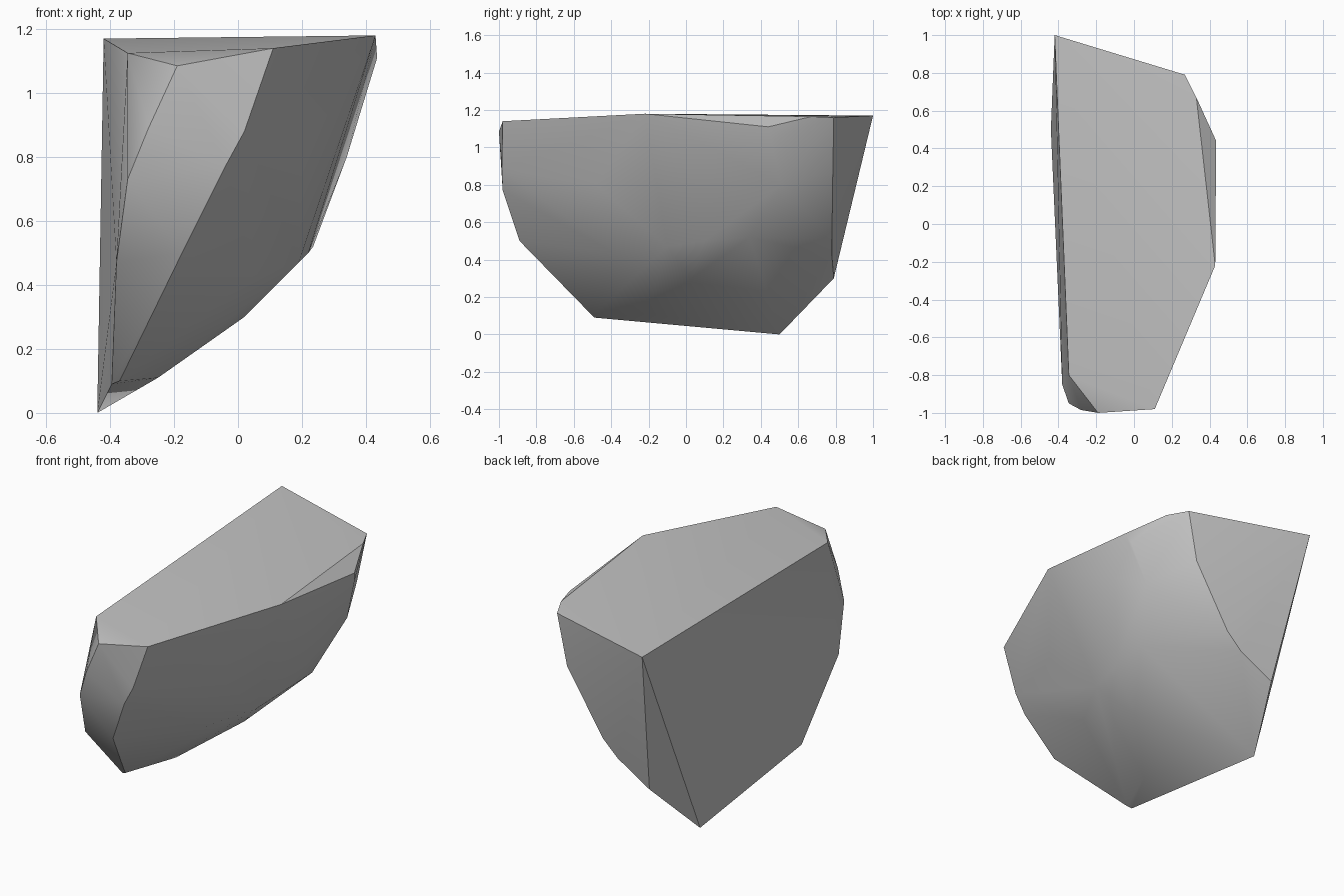
import bpy
import bmesh
import math

# Remove the default cube only
default_cube = bpy.data.objects.get("Cube")
if default_cube:
    bpy.data.objects.remove(default_cube, do_unlink=True)


def flat_material(name, color):
    material = bpy.data.materials.new(name)
    material.use_nodes = True
    material.diffuse_color = color
    shader = material.node_tree.nodes["Principled BSDF"]
    shader.inputs["Base Color"].default_value = color
    shader.inputs["Roughness"].default_value = 0.9
    return material


# Corner groups that define the chipped stone
corners = {
    # broad, nearly level top
    "top_rim": [(-.42, 1, 1.17), (.27, .79, 1.16), (.33, .67, 1.165),
                (.435, .44, 1.11), (.43, -.22, 1.18), (.11, -.98, 1.14),
                (-.19, -1, 1.085), (-.345, -.8, 1.125)],
    # narrow curved strip down the front end
    "front_strip_left": [(-.28, -.985, .89), (-.345, -.95, .73),
                         (-.38, -.85, .47), (-.395, -.49, .09)],
    "front_strip_right": [(.02, -.985, .88), (-.04, -.98, .77),
                          (-.175, -.89, .5), (-.37, -.5, .1)],
    # upright wall of the rounded side
    "side_wall": [(.2, -.48, .8), (.34, .51, .8), (.415, .47, 1.05)],
    # ridge where the wall turns under
    "under_ridge": [(.05, -.37, .43), (.19, -.1, .47),
                    (.22, .1, .5), (.235, .34, .52)],
    # undercut running down to the base
    "undercut": [(-.25, -.21, .11), (.02, .03, .3)],
    # broken back end
    "back_break": [(-.32, .79, .3), (-.11, .78, .42),
                   (-.015, .78, .51), (.21, .785, .87)],
    # lowest point of the cleaved flat side
    "foot": [(-.44, .5, 0)],
}

# Wrap the corners in a convex shell
bm = bmesh.new()
for group in corners.values():
    for corner in group:
        bm.verts.new(corner)
hull = bmesh.ops.convex_hull(bm, input=bm.verts[:])
spare = {v for v in hull["geom_interior"] + hull["geom_unused"]
         if isinstance(v, bmesh.types.BMVert)}
bmesh.ops.delete(bm, geom=list(spare), context="VERTS")

# Merge nearly level triangles into clean planes
bmesh.ops.dissolve_limit(bm, angle_limit=math.radians(1),
                         verts=bm.verts[:], edges=bm.edges[:])
bmesh.ops.recalc_face_normals(bm, faces=bm.faces[:])

mesh = bpy.data.meshes.new("rock")
bm.to_mesh(mesh)
bm.free()
mesh.materials.append(flat_material("stone grey", (.55, .55, .55, 1)))

# Soft belly with crisp fracture edges
rock = bpy.data.objects.new("rock", mesh)
bpy.context.collection.objects.link(rock)
bpy.ops.object.select_all(action="DESELECT")
rock.select_set(True)
bpy.context.view_layer.objects.active = rock
bpy.ops.object.shade_smooth_by_angle(angle=math.radians(30))
